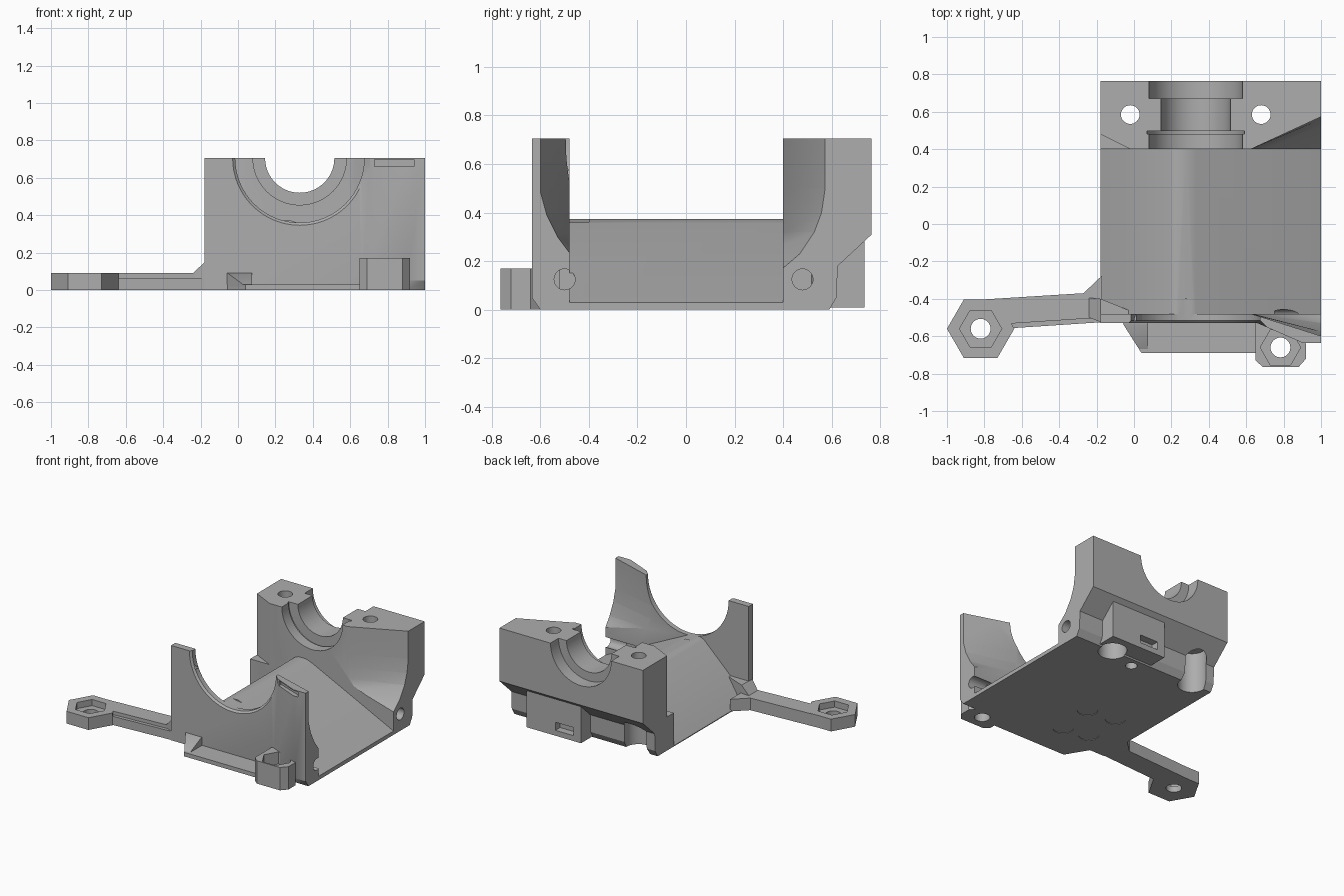
import bpy, bmesh, math

cube = bpy.data.objects.get("Cube")
if cube:
    bpy.data.objects.remove(cube)

grey = bpy.data.materials.new("plain_grey")
grey.use_nodes = True
COLOUR = (0.42, 0.42, 0.42, 1)
grey.diffuse_color = COLOUR
grey.node_tree.nodes["Principled BSDF"].inputs["Base Color"].default_value = COLOUR


def place(axis, p, t):
    u, v = p
    return {"X": (t, u, v), "Y": (u, t, v), "Z": (u, v, t)}[axis]


def loft(name, axis, first, a, second, b):
    """Solid between two matching outlines at positions a and b on an axis."""
    bm = bmesh.new()
    lo = [bm.verts.new(place(axis, p, a)) for p in first]
    hi = [bm.verts.new(place(axis, p, b)) for p in second]
    bm.faces.new(lo)
    bm.faces.new(hi)
    n = len(lo)
    for i in range(n):
        j = (i + 1) % n
        bm.faces.new((lo[i], lo[j], hi[j], hi[i]))
    bmesh.ops.recalc_face_normals(bm, faces=bm.faces)
    mesh = bpy.data.meshes.new(name)
    bm.to_mesh(mesh)
    bm.free()
    mesh.materials.append(grey)
    ob = bpy.data.objects.new(name, mesh)
    bpy.context.collection.objects.link(ob)
    return ob


def prism(name, axis, pts, a, b):
    return loft(name, axis, pts, a, pts, b)


def ring(u, v, r, n=32):
    return [(u + r * math.cos(math.tau * i / n), v + r * math.sin(math.tau * i / n))
            for i in range(n)]


def rod(axis, u, v, r, a, b, n=32, r2=None):
    return loft("cutter", axis, ring(u, v, r, n), a, ring(u, v, r2 or r, n), b)


def box(name, x0, x1, y0, y1, z0, z1):
    return prism(name, "Z", [(x0, y0), (x1, y0), (x1, y1), (x0, y1)], z0, z1)


def combine(target, tools, operation):
    """Apply boolean tools one after another and discard them."""
    for tool in tools:
        mod = target.modifiers.new("bool", "BOOLEAN")
        mod.operation, mod.solver, mod.object = operation, "EXACT", tool
        bpy.context.view_layer.update()
        graph = bpy.context.evaluated_depsgraph_get()
        mesh = bpy.data.meshes.new_from_object(target.evaluated_get(graph))
        target.modifiers.clear()
        target.data = mesh
        bpy.data.objects.remove(tool)


def finish(ob):
    bpy.ops.object.select_all(action="DESELECT")
    ob.select_set(True)
    bpy.context.view_layer.objects.active = ob
    bpy.ops.object.shade_smooth_by_angle(angle=math.radians(28))


TOP = 0.705
CX = 0.33

# Main housing block with undercut back
body = prism("housing", "X",
             [(-0.53, 0), (0.59, 0), (0.62, 0.05), (0.625, 0.18), (0.765, 0.31),
              (0.765, TOP), (-0.53, TOP)], -0.18, 1)
pad = loft("front_shoulder", "Z",
           [(0.66, -0.5), (0.66, -0.53), (0.9, -0.6), (1, -0.6), (1, -0.5)], 0,
           [(0.66, -0.5), (0.66, -0.53), (0.9, -0.635), (1, -0.635), (1, -0.5)], 0.05)
pad_top = prism("front_shoulder_top", "Z",
                [(0.66, -0.5), (0.66, -0.53), (0.9, -0.635), (1, -0.635), (1, -0.5)],
                0.05, TOP)
socket = box("back_socket", 0.35, 0.8, 0.5, 0.735, 0.01, 0.32)
combine(body, [pad, pad_top, socket], "UNION")

# Cavity with a ridged floor, flaring towards one side
cavity = prism("cutter", "Y",
               [(-0.3, -0.11), (-0.18, 0.006), (0.19, 0.362), (0.22, 0.373),
                (0.28, 0.373), (0.33, 0.355), (1.1, -0.02), (1.1, 0.9), (-0.3, 0.9)],
               -0.48, 0.4)
narrow = [(-0.478, 0.9), (-0.478, 0.5), (-0.478, 0.4), (-0.475, 0.32), (-0.46, 0.27),
          (-0.42, 0.235), (-0.2, 0.22), (0.18, 0.22), (0.35, 0.235), (0.38, 0.27),
          (0.395, 0.32), (0.398, 0.4), (0.398, 0.5), (0.398, 0.9)]
wide = [(-0.6, 0.9), (-0.6, 0.48), (-0.575, 0.39), (-0.53, 0.3), (-0.47, 0.22),
        (-0.4, 0.155), (-0.2, 0.033), (0.18, 0.033), (0.4, 0.17), (0.47, 0.23),
        (0.53, 0.32), (0.56, 0.4), (0.575, 0.5), (0.575, 0.9)]
flare = loft("cutter", "X", narrow, 0.62, wide, 1.004)
corner = prism("cutter", "Z", [(-0.2, 0.39), (-0.2, 0.49), (-0.18, 0.48), (0, 0.39)],
               0.25, 0.9)
combine(body, [cavity, flare, corner], "DIFFERENCE")

# Shaft seat with stepped grooves, and the wide front opening
combine(body, [
    rod("Y", CX, TOP, 0.185, 0.3, 0.9, 64),
    rod("Y", CX, TOP, 0.25, 0.67, 0.9, 64),
    rod("Y", CX, TOP, 0.25, 0.3, 0.485, 64),
    rod("Y", CX, TOP, 0.26, 0.48, 0.497, 64),
    rod("Y", CX, TOP, 0.345, -0.75, -0.4, 64),
    rod("Y", CX, TOP, 0.38, -0.55, -0.515, 64, 0.343),
], "DIFFERENCE")

# Bolt holes, counterbores and side holes
holes = []
for x in (-0.02, 0.68):
    holes += [rod("Z", x, 0.585, 0.05, -0.1, 0.9), rod("Z", x, 0.585, 0.098, -0.1, 0.3)]
for y in (-0.5, 0.48):
    holes.append(rod("X", y, 0.125, 0.043, 0.75, 1.1))
holes.append(rod("Z", 0.46, 0.52, 0.04, -0.1, 0.08))
# Socket slot, top pocket and shallow discs underneath
holes.append(box("cutter", 0.41, 0.56, 0.68, 0.8, 0.05, 0.11))
holes.append(prism("cutter", "Z", [(0.73, -0.535), (0.94, -0.615), (0.94, -0.7), (0.73, -0.7)],
                   0.66, 0.698))
for x, y in ((0.27, -0.42), (0.08, -0.38), (0.3, -0.13), (0.08, -0.1)):
    holes.append(rod("Z", x, y, 0.07, -0.1, 0.004))
combine(body, holes, "DIFFERENCE")
finish(body)

# Front ledge and its wedge
ledge = prism("front_ledge", "Z",
              [(-0.06, -0.525), (0.04, -0.69), (0.7, -0.69), (0.7, -0.525)], 0, 0.03)
wedge = loft("ledge_wedge", "Z",
             [(-0.06, -0.525), (0.04, -0.69), (0.075, -0.69), (0.075, -0.525)], 0.02,
             [(-0.06, -0.525), (-0.055, -0.54), (0.075, -0.54), (0.075, -0.525)], 0.09)

# Front nut boss
boss = prism("front_nut_boss", "Z",
             [(0.65, -0.52), (0.65, -0.73), (0.69, -0.765), (0.88, -0.765),
              (0.92, -0.72), (0.92, -0.64), (0.86, -0.56), (0.86, -0.52)], 0, 0.17)
combine(boss, [rod("Z", 0.783, -0.66, 0.108, 0.08, 0.3, 6),
               rod("Z", 0.783, -0.66, 0.053, -0.1, 0.2)], "DIFFERENCE")

# Mounting arm with hexagonal nut seat
arm = prism("mounting_arm", "Z",
            [(-0.88, -0.408), (-0.27, -0.37), (-0.17, -0.275), (-0.17, -0.525),
             (-0.7, -0.56), (-0.85, -0.5)], 0, 0.064)
rim = prism("arm_rim", "Z",
            [(-0.88, -0.408), (-0.27, -0.37), (-0.17, -0.275), (-0.17, -0.5),
             (-0.7, -0.535), (-0.85, -0.5)], 0.06, 0.09)
seat = prism("arm_nut_seat", "Z", ring(-0.82, -0.56, 0.18, 6), 0, 0.091)
combine(seat, [arm, rim], "UNION")
combine(seat, [rod("Z", -0.82, -0.56, 0.113, 0.045, 0.2, 6),
               rod("Z", -0.82, -0.56, 0.053, -0.1, 0.2)], "DIFFERENCE")
seat.name = "mounting_arm_and_seat"

# Gusset joining arm to housing
gusset = loft("arm_gusset", "X",
              [(-0.395, 0.05), (-0.5, 0.05), (-0.5, 0.09), (-0.395, 0.09)], -0.24,
              [(-0.4, 0.05), (-0.525, 0.05), (-0.525, 0.15), (-0.4, 0.15)], -0.178)
toe = loft("gusset_toe", "X",
           [(-0.4, 0), (-0.51, 0), (-0.51, 0.15), (-0.4, 0.15)], -0.178,
           [(-0.46, 0), (-0.51, 0), (-0.51, 0.15), (-0.46, 0.15)], -0.03)
for ob in (ledge, wedge, boss, seat, gusset, toe):
    finish(ob)
